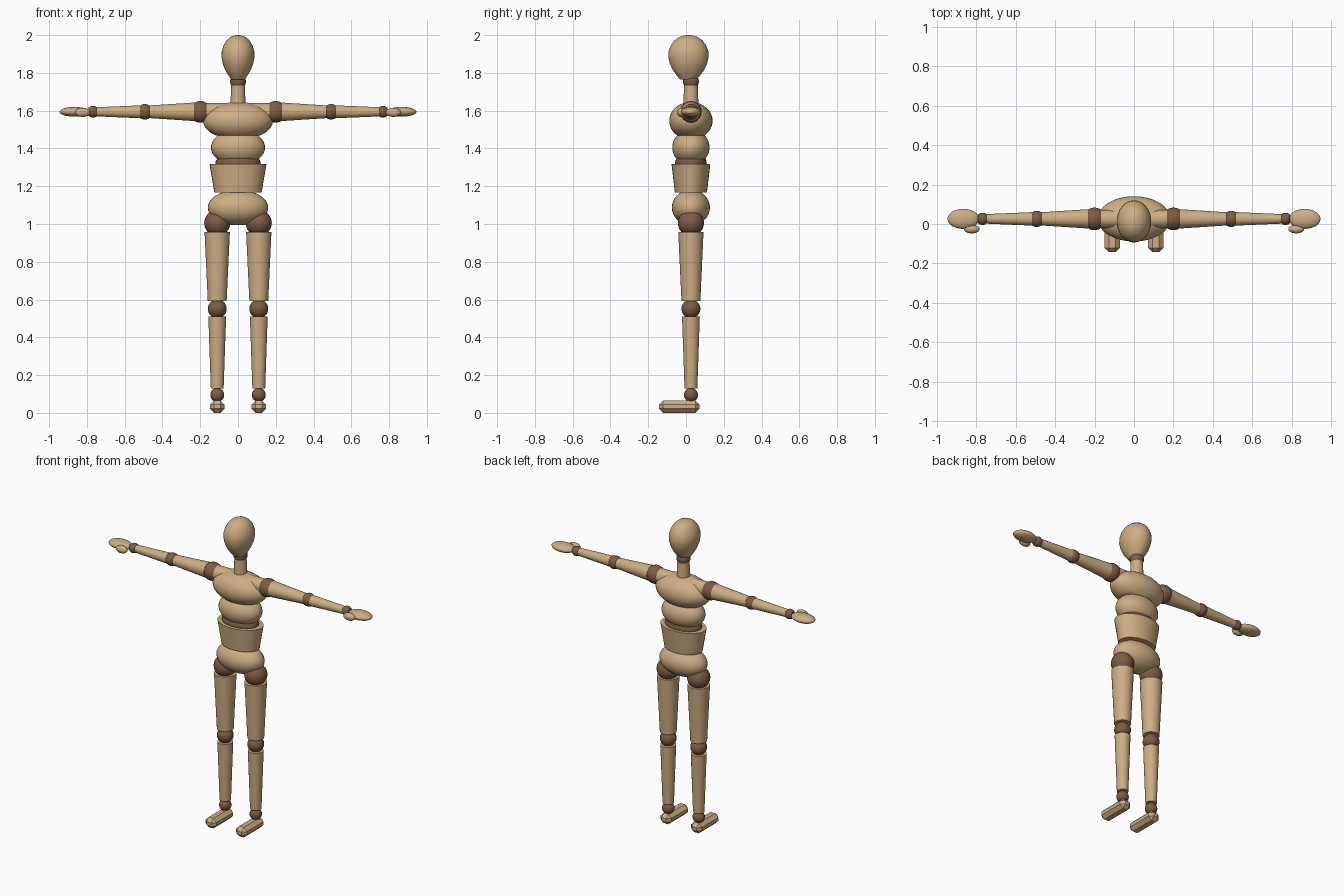
import bpy, bmesh, math
from mathutils import Matrix, Vector

cube = bpy.data.objects.get("Cube")
if cube:
    bpy.data.objects.remove(cube, do_unlink=True)


def material(name, colour):
    m = bpy.data.materials.new(name)
    m.use_nodes = True
    m.diffuse_color = (*colour, 1)
    m.node_tree.nodes["Principled BSDF"].inputs["Base Color"].default_value = (*colour, 1)
    return m


TAN = material("light wood", (0.62, 0.42, 0.23))
BROWN = material("dark wood", (0.21, 0.105, 0.06))
Y = 0.026          # depth of the body axis
ARM_Z = 1.594
LEG_X = 0.11
SIDES = (("left", 1), ("right", -1))


def finish(name, bm, mat, angle=35):
    bmesh.ops.recalc_face_normals(bm, faces=bm.faces)
    mesh = bpy.data.meshes.new(name)
    bm.to_mesh(mesh)
    bm.free()
    mesh.materials.append(mat)
    ob = bpy.data.objects.new(name, mesh)
    bpy.context.collection.objects.link(ob)
    bpy.ops.object.select_all(action='DESELECT')
    ob.select_set(True)
    bpy.context.view_layer.objects.active = ob
    bpy.ops.object.shade_smooth_by_angle(angle=math.radians(angle))
    return ob


def lathe(name, profile, mat, place=Matrix(), depth=1.0, segments=32):
    """Turn (radius, height) points about local z, with capped ends."""
    bm = bmesh.new()
    rings = []
    for r, h in profile:
        ring = []
        for i in range(segments):
            a = math.tau * i / segments
            ring.append(bm.verts.new(place @ Vector((r * math.cos(a), depth * r * math.sin(a), h))))
        rings.append(ring)
    for low, high in zip(rings, rings[1:]):
        for i in range(segments):
            j = (i + 1) % segments
            bm.faces.new((low[i], low[j], high[j], high[i]))
    bm.faces.new(rings[0][::-1])
    bm.faces.new(rings[-1])
    return finish(name, bm, mat)


def ball(r, half, low=-0.995, high=0.995, steps=16):
    """Ellipse profile, cut off at the given fractions of its half height."""
    a, b = math.asin(low), math.asin(high)
    angles = [a + (b - a) * i / steps for i in range(steps + 1)]
    return [(r * math.cos(t), half * math.sin(t)) for t in angles]


def at(x, z, y=Y):
    return Matrix.Translation((x, y, z))


# Head: an egg with a narrow chin
egg = [(0.036, 1.765), (0.05, 1.785), (0.068, 1.815), (0.081, 1.85), (0.0875, 1.885),
       (0.086, 1.915), (0.077, 1.945), (0.061, 1.972), (0.04, 1.99), (0.018, 1.998), (0.003, 2.0)]
lathe("head", egg, TAN, at(0, 0, 0.013), 1.22)
lathe("neck_joint", ball(0.042, 0.042), BROWN, at(0, 1.755))
lathe("neck", [(0.041, 1.6), (0.036, 1.745)], TAN, at(0, 0))

# Torso: flattened turned blocks
lathe("chest", ball(0.185, 0.1, -0.77), TAN, at(0, 1.546), 0.62)
lathe("belly", ball(0.143, 0.095, -0.69, 0.69), TAN, at(0, 1.405), 0.69)
lathe("waist_joint", ball(0.12, 0.06), BROWN, at(0, 1.322), 0.7)
lathe("waist", [(0.125, 1.167), (0.151, 1.317)], TAN, at(0, 0), 0.68)
lathe("pelvis", ball(0.16, 0.094), TAN, at(0, 1.087), 0.63)

for side, s in SIDES:
    # Arm, turned about the sideways axis
    arm = Matrix.Translation((0, Y, ARM_Z)) @ Matrix.Rotation(s * math.pi / 2, 4, 'Y')

    def along(d):
        return arm @ Matrix.Translation((0, 0, d))

    lathe(side + "_shoulder_stub", [(0.046, 0.06), (0.046, 0.18)], TAN, arm)
    lathe(side + "_shoulder_joint", ball(0.057, 0.057, -0.62, 0.62), BROWN, along(0.2))
    lathe(side + "_upper_arm", [(0.049, 0.232), (0.033, 0.475)], TAN, arm)
    lathe(side + "_elbow_joint", ball(0.041, 0.041, -0.8, 0.8), BROWN, along(0.493))
    lathe(side + "_forearm", [(0.034, 0.518), (0.024, 0.755)], TAN, arm)
    lathe(side + "_wrist_joint", ball(0.031, 0.031, -0.75, 0.75), BROWN, along(0.768))
    lathe(side + "_hand", ball(0.026, 0.08), TAN, along(0.865), 1.95)
    thumb = Matrix.Translation((0, -0.052, -0.003)) @ along(0.822)
    lathe(side + "_thumb", ball(0.024, 0.04), TAN, thumb, 0.9)

    # Leg
    x = s * LEG_X
    lathe(side + "_hip_joint", ball(0.069, 0.069), BROWN, at(x, 1.005))
    lathe(side + "_thigh", [(0.05, 0.593), (0.067, 0.958)], TAN, at(x, 0))
    lathe(side + "_knee_joint", ball(0.05, 0.05), BROWN, at(x, 0.551))
    lathe(side + "_shin", [(0.034, 0.13), (0.047, 0.51)], TAN, at(x, 0))
    lathe(side + "_ankle_joint", ball(0.037, 0.037), BROWN, at(x, 0.095))

    # Foot: a block with bevelled edges
    bm = bmesh.new()
    bmesh.ops.create_cube(bm, size=1, matrix=at(x, 0.033, -0.036) @ Matrix.Diagonal((0.077, 0.214, 0.066, 1)))
    bmesh.ops.bevel(bm, geom=bm.edges[:], offset=0.022, segments=1, affect='EDGES')
    finish(side + "_foot", bm, TAN, 30)
